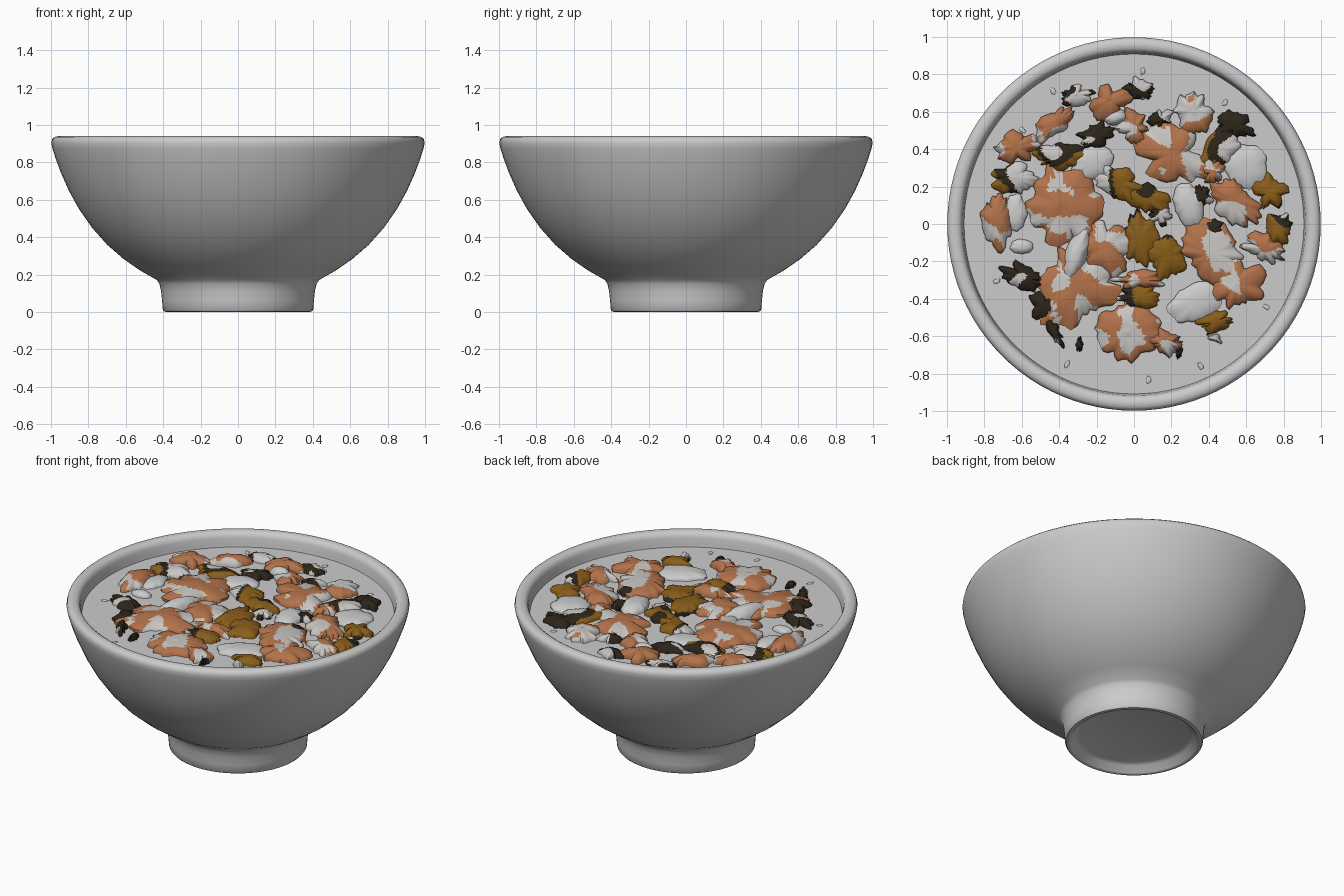
import bpy, math, random
from mathutils import noise, Vector

random.seed(4)
SOUP_Z = 0.85


def material(name, rgb):
    m = bpy.data.materials.new(name)
    m.diffuse_color = (*rgb, 1)
    return m


def make_object(name, verts, faces, angle=40):
    me = bpy.data.meshes.new(name)
    me.from_pydata(verts, [], faces)
    me.update()
    ob = bpy.data.objects.new(name, me)
    bpy.context.collection.objects.link(ob)
    bpy.ops.object.select_all(action='DESELECT')
    ob.select_set(True)
    bpy.context.view_layer.objects.active = ob
    bpy.ops.object.shade_smooth_by_angle(angle=math.radians(angle))
    return ob


def lathe(name, profile, n=96):
    """Revolve an (r, z) profile that starts and ends on the axis."""
    inner = profile[1:-1]
    verts = [(r * math.cos(2 * math.pi * i / n), r * math.sin(2 * math.pi * i / n), z)
             for r, z in inner for i in range(n)]
    faces = []
    for k in range(len(inner) - 1):
        for i in range(n):
            j = (i + 1) % n
            faces.append((k * n + i, k * n + j, (k + 1) * n + j, (k + 1) * n + i))
    last = (len(inner) - 1) * n
    verts += [(0, 0, profile[0][1]), (0, 0, profile[-1][1])]
    a, b = len(verts) - 2, len(verts) - 1
    for i in range(n):
        j = (i + 1) % n
        faces.append((a, j, i))
        faces.append((b, last + i, last + j))
    return make_object(name, verts, faces)


def chunk(name, x, y, rx, ry, deg, height, ragged, mats=None, patch=9):
    """Ragged, rippled lump poking out of the soup, with patchy colour."""
    segs, rings = 44, 9
    ca, sa = math.cos(math.radians(deg)), math.sin(math.radians(deg))
    seed = Vector((x * 7, y * 7, random.random() * 30))
    verts = []
    for k in range(1, rings + 2):
        t = min(k / rings, 1)
        for i in range(segs):
            a = 2 * math.pi * i / segs
            d = Vector((math.cos(a), math.sin(a), 0))
            wob = 1 + ragged * (noise.noise(d * 1.6 + seed) + 0.6 * noise.noise(d * 4 + seed))
            u, v = d.x * rx * t * wob, d.y * ry * t * wob
            px, py = x + u * ca - v * sa, y + u * sa + v * ca
            ripple = 0.35 * ragged * noise.noise(Vector((px, py, 0)) * 9 + seed)
            z = SOUP_Z + height * (0.3 + 0.7 * (1 - t ** 3) + ripple)
            if k > rings:
                z = SOUP_Z - 0.03
            verts.append((px, py, z))
    verts.append((x, y, SOUP_Z + height))
    c = len(verts) - 1
    faces = [(c, i, (i + 1) % segs) for i in range(segs)]
    for k in range(rings):
        for i in range(segs):
            j = (i + 1) % segs
            faces.append((k * segs + i, (k + 1) * segs + i, (k + 1) * segs + j, k * segs + j))
    faces.append(tuple(rings * segs + i for i in reversed(range(segs))))
    ob = make_object(name, verts, faces, 60)
    if mats:
        for m in mats:
            ob.data.materials.append(m)
        for p in ob.data.polygons:
            q = p.center
            n = noise.noise(Vector((q.x, q.y, 0)) * patch + seed)
            p.material_index = 0 if n > -0.12 else (1 if len(mats) == 2 or n > -0.3 else 2)
    return ob


# bowl: foot recess, foot, outer wall, rounded rim, inner wall
lathe("bowl", [
    (0, 0.05), (0.32, 0.05), (0.345, 0.04), (0.37, 0.005), (0.38, 0.0), (0.395, 0.003),
    (0.402, 0.012), (0.406, 0.06), (0.411, 0.11), (0.42, 0.15), (0.435, 0.172),
    (0.52, 0.22), (0.61, 0.282), (0.70, 0.36), (0.78, 0.45), (0.85, 0.55), (0.905, 0.65),
    (0.945, 0.74), (0.975, 0.82), (0.992, 0.875), (0.998, 0.905), (0.993, 0.925),
    (0.98, 0.936), (0.96, 0.94), (0.94, 0.937), (0.925, 0.927), (0.917, 0.905),
    (0.912, 0.87), (0.90, 0.80), (0.85, 0.67), (0.76, 0.52), (0.64, 0.39),
    (0.50, 0.28), (0.34, 0.20), (0.16, 0.17), (0, 0.165)])

# soup: flat liquid surface
lathe("soup", [(0, SOUP_Z - 0.02), (0.905, SOUP_Z - 0.02), (0.911, SOUP_Z), (0, SOUP_Z)])

orange = material("meat_orange", (0.45, 0.17, 0.07))
pale = material("pale", (0.58, 0.56, 0.54))
ochre = material("ochre", (0.25, 0.11, 0.01))
dark = material("dark_brown", (0.025, 0.018, 0.01))

# meat pieces: x, y, rx, ry, rotation
meat = [
    (-0.37, 0.08, 0.17, 0.22, 10), (-0.30, -0.33, 0.21, 0.19, 0), (-0.15, -0.12, 0.16, 0.13, -50),
    (0.02, -0.30, 0.13, 0.05, 0), (-0.04, -0.58, 0.17, 0.16, 0), (0.17, -0.63, 0.10, 0.06, -15),
    (0.42, -0.16, 0.20, 0.13, -10), (0.55, -0.32, 0.13, 0.13, 0), (0.70, -0.13, 0.11, 0.07, -25),
    (0.21, 0.37, 0.19, 0.14, -25), (0.32, 0.60, 0.10, 0.11, 0), (-0.13, 0.66, 0.11, 0.09, 30),
    (0.00, 0.51, 0.09, 0.09, 0), (-0.63, 0.41, 0.11, 0.07, 10), (-0.43, 0.53, 0.13, 0.055, 40),
    (-0.74, 0.02, 0.08, 0.14, 0), (0.53, 0.12, 0.17, 0.10, -40), (0.42, 0.28, 0.06, 0.07, 0)]
for i, (x, y, rx, ry, a) in enumerate(meat):
    chunk(f"meat_{i + 1}", x, y, rx, ry, a, 0.05, 0.5, (orange, pale))

# ochre vegetable pieces
greens = [
    (-0.08, 0.22, 0.14, 0.08, -35), (0.07, 0.14, 0.12, 0.07, -30), (-0.40, 0.36, 0.13, 0.07, 5),
    (-0.64, 0.25, 0.12, 0.08, 0), (0.03, -0.08, 0.09, 0.14, 10), (0.17, -0.17, 0.10, 0.11, 20),
    (0.03, -0.39, 0.11, 0.06, 0), (0.46, 0.40, 0.08, 0.13, -20), (0.77, -0.02, 0.07, 0.08, 0),
    (0.72, 0.17, 0.08, 0.08, 40), (0.44, -0.52, 0.10, 0.05, 15)]
for i, (x, y, rx, ry, a) in enumerate(greens):
    chunk(f"vegetable_{i + 1}", x, y, rx, ry, a, 0.042, 0.5, (ochre, dark, pale), 5)

# dark strips and scraps
scraps = [
    (-0.31, 0.69, 0.09, 0.05, 0), (0.03, 0.72, 0.08, 0.05, -20), (0.53, 0.53, 0.09, 0.06, -20),
    (-0.20, 0.47, 0.09, 0.06, 20), (-0.60, -0.28, 0.11, 0.06, -20), (-0.48, -0.44, 0.06, 0.08, 20),
    (-0.43, -0.57, 0.08, 0.03, -60), (0.42, -0.03, 0.07, 0.05, 0), (0.14, 0.05, 0.06, 0.05, 0),
    (0.14, 0.56, 0.07, 0.05, 40), (0.36, 0.15, 0.05, 0.06, 0), (-0.29, -0.64, 0.02, 0.04, 0),
    (0.24, -0.69, 0.02, 0.03, 0), (0.43, -0.61, 0.04, 0.02, -30)]
for i, (x, y, rx, ry, a) in enumerate(scraps):
    chunk(f"scrap_{i + 1}", x, y, rx, ry, a, 0.038, 0.6, (dark, pale), 10)

# smooth grey slices
slices = [
    (-0.22, 0.33, 0.12, 0.09, 20, 0.035), (0.60, 0.31, 0.11, 0.12, 0, 0.035),
    (0.29, 0.10, 0.08, 0.12, 15, 0.045), (0.33, -0.42, 0.15, 0.10, 20, 0.035),
    (-0.31, -0.17, 0.06, 0.16, -20, 0.07), (-0.63, 0.06, 0.06, 0.10, 0, 0.03),
    (-0.10, 0.57, 0.06, 0.04, 10, 0.05), (-0.60, -0.12, 0.06, 0.04, 0, 0.03)]
for i, (x, y, rx, ry, a, h) in enumerate(slices):
    chunk(f"slice_{i + 1}", x, y, rx, ry, a, h, 0.15)

# tiny bits floating near the edge
for i in range(12):
    a = i * math.pi / 6 + random.uniform(-0.2, 0.2)
    r = random.uniform(0.76, 0.84)
    chunk(f"bit_{i + 1}", r * math.cos(a), r * math.sin(a), 0.02, 0.012, math.degrees(a), 0.006, 0.3)
